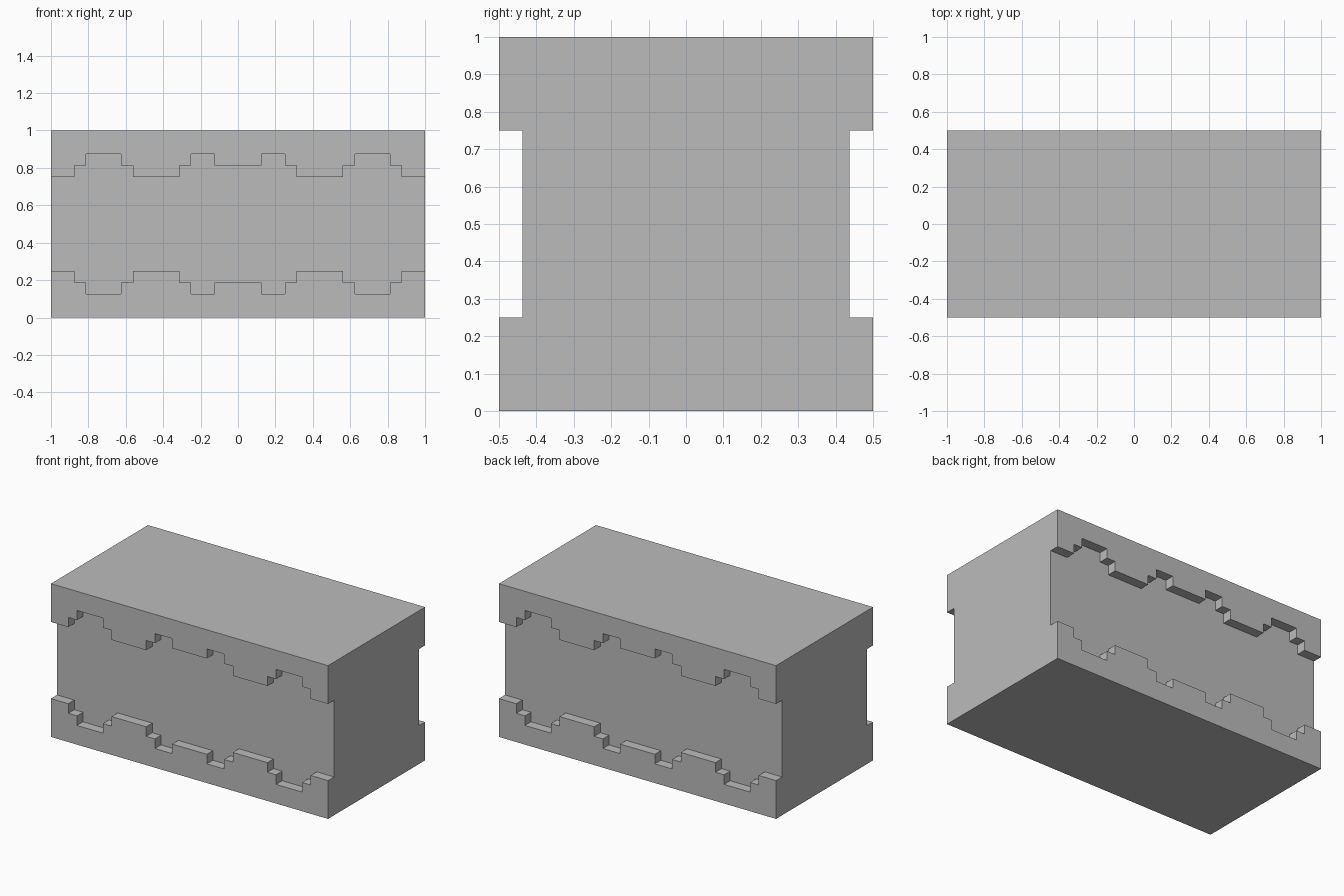
import bpy
import bmesh

cube = bpy.data.objects.get("Cube")
if cube:
    bpy.data.objects.remove(cube, do_unlink=True)

# One plain grey for the whole block
grey = bpy.data.materials.new("stone_grey")
grey.use_nodes = True
colour = (0.5, 0.5, 0.5, 1)
grey.diffuse_color = colour
grey.node_tree.nodes["Principled BSDF"].inputs["Base Color"].default_value = colour

U = 1 / 16  # grid step of the stepped pattern

# Half of the stepped edge: (outer end of step, height of opening above middle), in steps
STEPS = [(2, 5), (4, 6), (5, 5), (9, 4), (10, 5), (13, 6), (14, 5), (16, 4)]


def half_edge():
    """Points of the stepped edge from the middle to the +x end."""
    points, start = [], 0
    for end, height in STEPS:
        points += [(start * U, height * U), (end * U, height * U)]
        start = end
    return points[1:]


def extrude_outline(name, outline, y_from, y_to):
    """Solid made by pushing an x-z outline along y."""
    bm = bmesh.new()
    face = bm.faces.new([bm.verts.new((x, y_from, z)) for x, z in outline])
    pushed = bmesh.ops.extrude_face_region(bm, geom=[face])["geom"]
    verts = [v for v in pushed if isinstance(v, bmesh.types.BMVert)]
    bmesh.ops.translate(bm, verts=verts, vec=(0, y_to - y_from, 0))
    bmesh.ops.recalc_face_normals(bm, faces=bm.faces)
    mesh = bpy.data.meshes.new(name)
    bm.to_mesh(mesh)
    bm.free()
    mesh.materials.append(grey)
    obj = bpy.data.objects.new(name, mesh)
    bpy.context.scene.collection.objects.link(obj)
    return obj


# Recess outline: the half edge mirrored left to right and top to bottom
right = half_edge()
top = [(-x, z) for x, z in reversed(right)] + right
bottom = [(x, -z) for x, z in reversed(top)]
opening = [(x, 0.5 + z) for x, z in top + bottom]
# Widen the ends so that the cut passes cleanly through the block's sides
opening = [(x * 1.1 if abs(x) > 0.99 else x, z) for x, z in opening]

# Solid block
block = extrude_outline("block", [(-1, 0), (1, 0), (1, 1), (-1, 1)], -0.5, 0.5)

# Stepped recess on the front and the back
for side, sign in (("front", -1), ("back", 1)):
    cutter = extrude_outline(side + "_recess_cutter", opening, sign * 7 * U, sign * 0.6)
    cutter.hide_render = True
    cutter.hide_set(True)
    cut = block.modifiers.new(side + "_recess", "BOOLEAN")
    cut.operation = "DIFFERENCE"
    cut.solver = "EXACT"
    cut.object = cutter

# Bake the cuts into the block and drop the cutters
bpy.context.view_layer.update()
graph = bpy.context.evaluated_depsgraph_get()
baked = bpy.data.meshes.new_from_object(block.evaluated_get(graph))
block.modifiers.clear()
block.data = baked
for side in ("front", "back"):
    bpy.data.objects.remove(bpy.data.objects[side + "_recess_cutter"], do_unlink=True)
